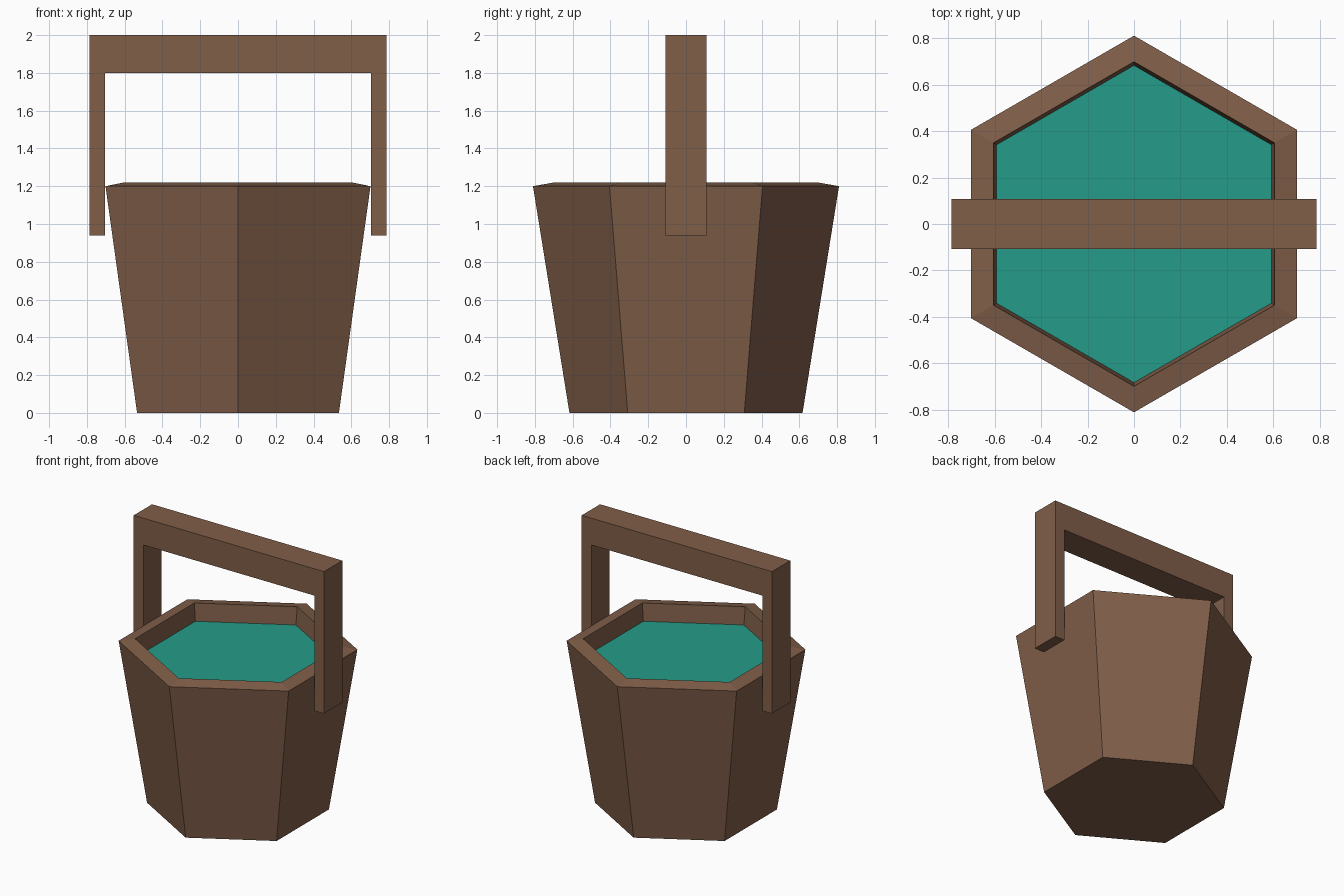
import bpy, bmesh, math

if "Cube" in bpy.data.objects:
    bpy.data.objects.remove(bpy.data.objects["Cube"])


def material(name, color):
    m = bpy.data.materials.new(name)
    m.diffuse_color = (*color, 1)
    m.use_nodes = True
    m.node_tree.nodes["Principled BSDF"].inputs["Base Color"].default_value = m.diffuse_color
    return m


def make_object(name, bm, mat):
    bmesh.ops.recalc_face_normals(bm, faces=bm.faces[:])
    mesh = bpy.data.meshes.new(name)
    bm.to_mesh(mesh)
    bm.free()
    mesh.materials.append(mat)
    obj = bpy.data.objects.new(name, mesh)
    bpy.context.collection.objects.link(obj)
    return obj


def hexagon(bm, radius, z):
    # hexagon ring with corners on the y axis
    angles = [math.radians(90 + 60 * i) for i in range(6)]
    return [bm.verts.new((radius * math.cos(a), radius * math.sin(a), z)) for a in angles]


wood = material("brown_wood", (0.216, 0.112, 0.066))
teal = material("teal_water", (0.018, 0.335, 0.255))

# Tapered hexagonal bucket: outer wall, sloped rim, inner wall, inner floor
bm = bmesh.new()
profile = [(0.617, 0), (0.81, 1.2), (0.698, 1.22), (0.682, 1.085), (0.66, 1.06)]
rings = [hexagon(bm, r, z) for r, z in profile]
for a, b in zip(rings, rings[1:]):
    for i in range(6):
        j = (i + 1) % 6
        bm.faces.new((a[i], a[j], b[j], b[i]))
bm.faces.new(rings[0])
bm.faces.new(rings[-1])
make_object("bucket", bm, wood)

# Water surface
bm = bmesh.new()
bm.faces.new(hexagon(bm, 0.682, 1.09))
water = make_object("water", bm, teal)
if water.data.polygons[0].normal.z < 0:
    water.data.flip_normals()

# Square arched handle: half profile mirrored in x, extruded in y
half = [(0.705, 1.8), (0.705, 0.94), (0.785, 0.94), (0.785, 2.0)]
outline = half + [(-x, z) for x, z in reversed(half)]
bm = bmesh.new()
face = bm.faces.new([bm.verts.new((x, -0.108, z)) for x, z in outline])
ext = bmesh.ops.extrude_face_region(bm, geom=[face], use_keep_orig=True)
moved = [v for v in ext["geom"] if isinstance(v, bmesh.types.BMVert)]
bmesh.ops.translate(bm, verts=moved, vec=(0, 0.216, 0))
make_object("handle", bm, wood)
